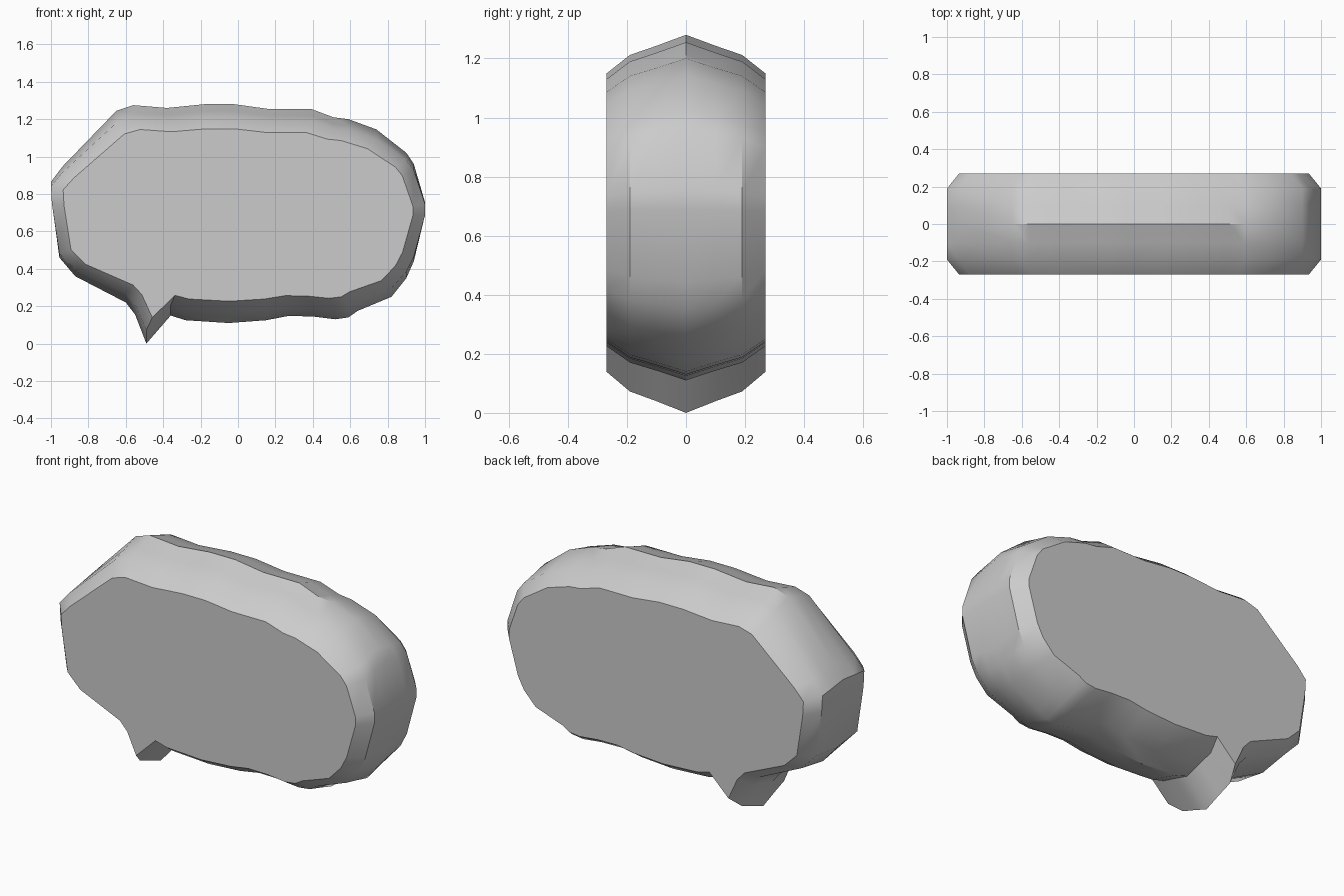
import bpy, bmesh, math

if "Cube" in bpy.data.objects:
    bpy.data.objects.remove(bpy.data.objects["Cube"])

# Mid-plane outline of the bubble (x, z), starting at the tail tip
outline = [
    (-0.49, 0.0), (-0.36, 0.15), (-0.28, 0.125), (-0.05, 0.11), (0.15, 0.125),
    (0.27, 0.148), (0.40, 0.145), (0.52, 0.13), (0.59, 0.14), (0.64, 0.175),
    (0.82, 0.25), (0.90, 0.35), (0.94, 0.44), (1.0, 0.69), (1.0, 0.755),
    (0.94, 0.96), (0.90, 1.02), (0.74, 1.145), (0.59, 1.20), (0.51, 1.21),
    (0.39, 1.255), (0.16, 1.255), (-0.02, 1.28), (-0.18, 1.28), (-0.38, 1.26),
    (-0.56, 1.275), (-0.65, 1.245), (-0.94, 0.945), (-1.0, 0.865), (-0.995, 0.76),
    (-0.955, 0.46), (-0.87, 0.36), (-0.60, 0.22), (-0.55, 0.155),
]

# Crowned rim section: depth, x scale, z scale about the centre height
half = [(0.27, 0.935, 0.788), (0.19, 1.0, 0.89), (0.10, 1.0, 0.94)]
section = [(-y, sx, sz) for y, sx, sz in half] + [(0, 1, 1)] + half[::-1]
CENTRE_Z = 0.66

bm = bmesh.new()
rings = [[bm.verts.new((x * sx, y, CENTRE_Z + (z - CENTRE_Z) * sz)) for x, z in outline]
         for y, sx, sz in section]

# Rim between neighbouring rings
n = len(outline)
for a, b in zip(rings, rings[1:]):
    for i in range(n):
        j = (i + 1) % n
        bm.faces.new((a[i], a[j], b[j], b[i]))

# Flat front and back
bm.faces.new(rings[0])
bm.faces.new(rings[-1][::-1])
bmesh.ops.recalc_face_normals(bm, faces=bm.faces)

mesh = bpy.data.meshes.new("speech_bubble")
bm.to_mesh(mesh)
bm.free()
bubble = bpy.data.objects.new("speech_bubble", mesh)
bpy.context.collection.objects.link(bubble)
bpy.context.view_layer.objects.active = bubble
bubble.select_set(True)
bpy.ops.object.shade_smooth_by_angle(angle=math.radians(35))
